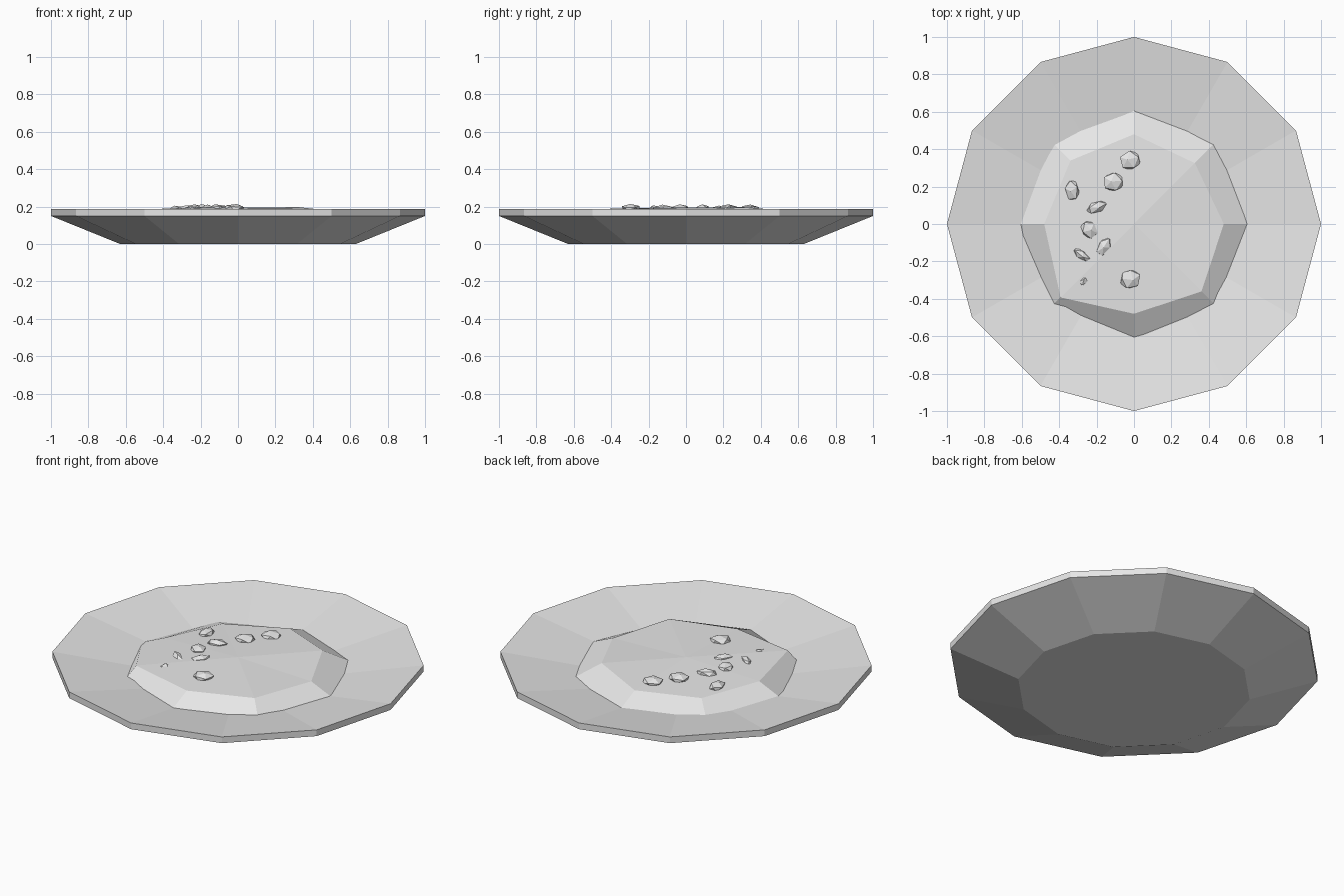
import bpy, bmesh, math, random
from mathutils import Vector, Euler

random.seed(4)
cube = bpy.data.objects.get("Cube")
if cube:
    bpy.data.objects.remove(cube, do_unlink=True)


def make_material(name, value):
    mat = bpy.data.materials.new(name)
    mat.use_nodes = True
    colour = (value, value, value, 1)
    mat.diffuse_color = colour
    mat.node_tree.nodes["Principled BSDF"].inputs["Base Color"].default_value = colour
    return mat


grey = make_material("plain grey", 0.8)


def finish(name, bm):
    bmesh.ops.recalc_face_normals(bm, faces=bm.faces)
    mesh = bpy.data.meshes.new(name)
    bm.to_mesh(mesh)
    bm.free()
    mesh.materials.append(grey)
    obj = bpy.data.objects.new(name, mesh)
    bpy.context.collection.objects.link(obj)
    return obj


def bridge(bm, lower, upper):
    n = len(lower)
    for i in range(n):
        j = (i + 1) % n
        bm.faces.new((lower[i], lower[j], upper[j], upper[i]))


# Plate: twelve-sided profile from the foot, over the rim, down to the floor
bm = bmesh.new()
profile = [(0.63, 0), (1, 0.15), (1, 0.187), (0.5, 0.11)]
rings = []
for r, z in profile:
    rings.append([bm.verts.new((r * math.cos(a), r * math.sin(a), z))
                  for a in (math.tau * i / 12 for i in range(12))])
for low, high in zip(rings, rings[1:]):
    bridge(bm, low, high)
bm.faces.new(rings[0])
bm.faces.new(rings[-1])
finish("plate", bm)

# Filling: uneven eight-sided mound whose walls sink into the plate
bm = bmesh.new()
radii = [0.48, 0.46, 0.48, 0.48, 0.48, 0.555, 0.48, 0.51]
heights = [0.18, 0.197, 0.182, 0.173, 0.181, 0.19, 0.18, 0.187]
top, base = [], []
for i, (r, z) in enumerate(zip(radii, heights)):
    a = math.tau * i / 8
    direction = Vector((math.cos(a), math.sin(a), 0))
    edge = direction * r + Vector((0, 0, z))
    waterline = direction * 0.605 + Vector((0, 0, 0.126))
    top.append(bm.verts.new(edge))
    base.append(bm.verts.new(edge.lerp(waterline, 1.2)))
bridge(bm, base, top)
bm.faces.new(base)
centre = bm.verts.new((0, 0, 0.195))
for i in range(8):
    bm.faces.new((top[i], top[(i + 1) % 8], centre))
finish("filling", bm)

# Crumbs: flattened faceted lumps; x, y, length, width, turn, peak height
crumbs = [
    (-0.02, 0.34, 0.06, 0.055, 0.3, 0.211),
    (-0.11, 0.225, 0.06, 0.055, 0.1, 0.212),
    (-0.33, 0.18, 0.06, 0.04, 1.7, 0.205),
    (-0.20, 0.09, 0.06, 0.032, 0.4, 0.212),
    (-0.24, -0.03, 0.055, 0.045, 2.2, 0.212),
    (-0.16, -0.12, 0.06, 0.035, 1.0, 0.21),
    (-0.28, -0.165, 0.06, 0.025, 2.5, 0.207),
    (-0.27, -0.305, 0.035, 0.025, 0.8, 0.2),
    (-0.02, -0.295, 0.06, 0.055, 0.5, 0.214),
]
for i, (x, y, length, width, turn, peak) in enumerate(crumbs):
    bm = bmesh.new()
    bmesh.ops.create_icosphere(bm, subdivisions=1, radius=1)
    tilt = Euler((random.uniform(-0.3, 0.3), random.uniform(-0.3, 0.3), 0)).to_matrix()
    spin = Euler((0, 0, turn)).to_matrix()
    for v in bm.verts:
        p = tilt @ v.co
        flat = Vector((p.x * length, p.y * width, p.z * 0.025))
        v.co = spin @ flat + Vector((x, y, peak - 0.024))
    finish("crumb_%d" % (i + 1), bm)
